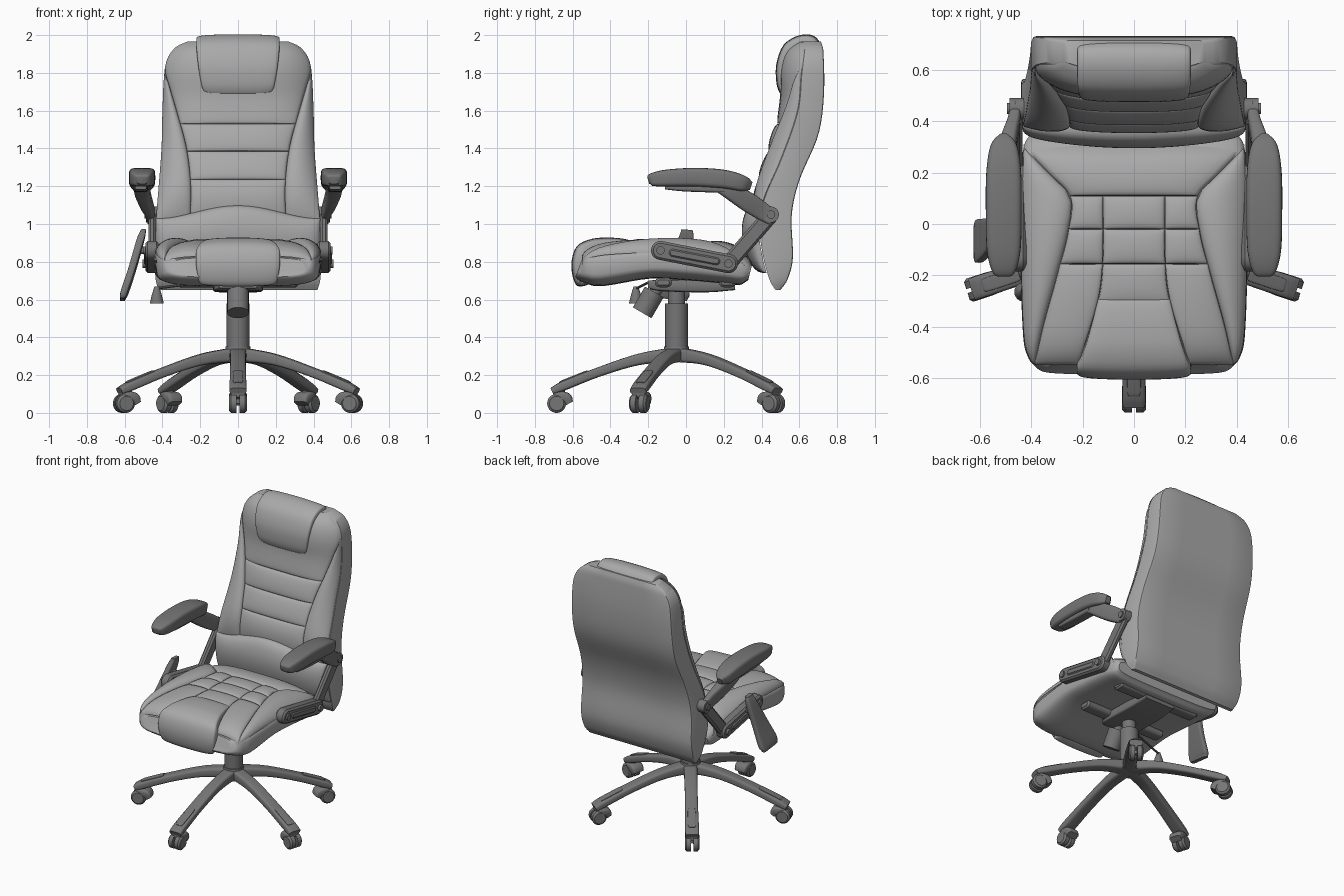
import bpy, bmesh, math
from mathutils import Vector, Matrix

if "Cube" in bpy.data.objects:
    bpy.data.objects.remove(bpy.data.objects["Cube"])


def make(name, verts, faces, angle=40):
    me = bpy.data.meshes.new(name)
    me.from_pydata([tuple(v) for v in verts], [], faces)
    bm = bmesh.new()
    bm.from_mesh(me)
    bmesh.ops.recalc_face_normals(bm, faces=bm.faces)
    bm.to_mesh(me)
    bm.free()
    me.shade_smooth()
    me.set_sharp_from_angle(angle=math.radians(angle))
    ob = bpy.data.objects.new(name, me)
    bpy.context.collection.objects.link(ob)
    return ob


def mirror(ob):
    ob.modifiers.new("mirror", 'MIRROR').use_mirror_merge = False
    return ob


def curve(tab):
    """Smooth interpolation through (t, value) pairs."""
    xs, ys = [p[0] for p in tab], [p[1] for p in tab]
    n = len(xs)
    m = [(ys[min(i + 1, n - 1)] - ys[max(i - 1, 0)]) / (xs[min(i + 1, n - 1)] - xs[max(i - 1, 0)]) for i in range(n)]

    def f(t):
        t = min(max(t, xs[0]), xs[-1])
        i = max(k for k in range(n - 1) if t >= xs[k])
        d = xs[i + 1] - xs[i]
        s = (t - xs[i]) / d
        return ((2*s**3 - 3*s**2 + 1) * ys[i] + (s**3 - 2*s**2 + s) * d * m[i]
                + (3*s**2 - 2*s**3) * ys[i + 1] + (s**3 - s**2) * d * m[i + 1])
    return f


def loft(name, rings, angle=40):
    k, n = len(rings), len(rings[0])
    faces = [(j*n + i, j*n + (i + 1) % n, (j + 1)*n + (i + 1) % n, (j + 1)*n + i) for j in range(k - 1) for i in range(n)]
    faces += [tuple(range(n)), tuple(range((k - 1)*n, k*n))]
    return make(name, [p for r in rings for p in r], faces, angle)


def sweep(name, path, e=4, n=28, sub=5):
    """Rounded-box section along a path of (x, y, z, half width in x, half height)."""
    fs = [curve([(i, p[c]) for i, p in enumerate(path)]) for c in range(5)]
    rings, last = [], len(path) - 1
    for j in range(last * sub + 1):
        t = j / sub
        x, y, z, a, b = [f(t) for f in fs]
        t0, t1 = max(t - .1, 0), min(t + .1, last)
        tan = Vector([f(t1) - f(t0) for f in fs[:3]])
        nor = tan.cross(Vector((1, 0, 0))).normalized()
        ring = []
        for i in range(n):
            c, s = math.cos(2*math.pi*i/n), math.sin(2*math.pi*i/n)
            c, s = [math.copysign(abs(q)**(2/e), q) for q in (c, s)]
            ring.append(Vector((x + a*c, y, z)) + nor*b*s)
        rings.append(ring)
    return loft(name, rings)


def pillow(name, lo, hi, t0, t1, surf, puff, sharp=.4, n=16):
    """Puffed patch between the borders lo(t) and hi(t), laid on surf(a, t, height)."""
    verts = []
    for j in range(n + 1):
        v = (1 - math.cos(math.pi*j/n)) / 2
        t = t0 + (t1 - t0)*v
        for i in range(n + 1):
            u = (1 - math.cos(math.pi*i/n)) / 2
            h = puff * abs(math.sin(math.pi*u)*math.sin(math.pi*v))**sharp
            verts.append(surf(lo(t) + (hi(t) - lo(t))*u, t, h))
    m = n + 1
    return make(name, verts, [(j*m + i, j*m + i + 1, (j + 1)*m + i + 1, (j + 1)*m + i) for j in range(n) for i in range(n)], 60)


def wrap(name, path, widths, depth, sharp):
    """Pad that follows a (y, z) path, bulging outwards from an inset base."""
    fy, fz = [curve([(i, p[c]) for i, p in enumerate(path)]) for c in (0, 1)]
    fw, last = curve(widths), len(path) - 1

    def surf(x, t, h):
        a, b = max(t - .05, 0), min(t + .05, last)
        d = Vector((0, fz(a) - fz(b), fy(b) - fy(a))).normalized()
        return Vector((x, fy(t), fz(t))) + d*(h - depth)
    return pillow(name, lambda t: -fw(t), fw, 0, last, surf, depth, sharp, 36)


def cyl(name, p, q, r, r2=None, n=32):
    p, q = Vector(p), Vector(q)
    rot = (q - p).to_track_quat('Z', 'Y').to_matrix()
    ring = lambda o, s: [o + rot @ Vector((s*math.cos(2*math.pi*i/n), s*math.sin(2*math.pi*i/n), 0)) for i in range(n)]
    return loft(name, [ring(p, r), ring(q, r if r2 is None else r2)])


def link(name, p, q, r, x0, x1):
    """Round-ended flat bar between two (y, z) points."""
    a0 = math.atan2(q[1] - p[1], q[0] - p[0])
    rings = []
    for x, s in ((x0, r - .012), (x0 + .012, r), (x1 - .012, r), (x1, r - .012)):
        ring = []
        for c, off in ((q, -math.pi/2), (p, math.pi/2)):
            for i in range(13):
                a = a0 + off + math.pi*i/12
                ring.append((x, c[0] + s*math.cos(a), c[1] + s*math.sin(a)))
        rings.append(ring)
    return loft(name, rings)


# five-legged base with twin-wheel casters
leg_path = [(0, 0, .31, .045, .04), (0, -.2, .283, .042, .03), (0, -.41, .217, .042, .025),
            (0, -.6, .142, .045, .025), (0, -.66, .115, .044, .018)]
for k in range(5):
    parts = [sweep("base_leg", leg_path),
             sweep("base_leg_pad", [(0, -.47, .22, .02, .006), (0, -.49, .213, .026, .006), (0, -.6, .169, .026, .006), (0, -.62, .158, .02, .006)]),
             cyl("caster_stem", (0, -.61, .05), (0, -.61, .13), .02),
             sweep("caster_hood", [(0, -.568, .05, .04, .022), (0, -.585, .078, .046, .03), (0, -.62, .092, .046, .022), (0, -.655, .095, .036, .012)])]
    for s in (-1, 1):
        parts.append(cyl("caster_wheel", (s*.008, -.635, .05), (s*.036, -.635, .05), .05))
        parts.append(cyl("caster_wheel_rim", (s*.036, -.635, .05), (s*.047, -.635, .05), .05, .038))
    for ob in parts:
        ob.matrix_world = Matrix.Translation((0, -.05, 0)) @ Matrix.Rotation(math.radians(72*k), 4, 'Z')
cyl("base_hub", (0, -.05, .27), (0, -.05, .352), .075, .065)
cyl("column_cover", (0, -.05, .34), (0, -.05, .58), .06)
cyl("gas_lift", (0, -.05, .57), (0, -.05, .67), .045)

# under-seat mechanism, tension knob, paddle and hanging pull
sweep("mechanism", [(0, -.2, .68, .1, .02), (0, -.13, .675, .13, .03), (0, .1, .67, .13, .032), (0, .26, .675, .12, .025)], 8)
for y in (-.14, .2):
    link("mount_strip", (y, .69), (y + .04, .69), .025, -.32, .32)
cyl("tension_stem", (0, -.12, .69), (0, -.18, .62), .03)
cyl("tension_knob", (0, -.168, .64), (0, -.232, .53), .057)
sweep("side_paddle", [(-.50, .005, .97, .014, .03), (-.515, .0, .92, .02, .04), (-.56, -.04, .76, .02, .065),
                      (-.60, -.065, .64, .02, .085), (-.612, -.07, .60, .014, .075)], 6)
cyl("paddle_pivot", (-.42, .0, .86), (-.54, .0, .86), .02)
cyl("pull_wire", (-.2, -.2, .69), (-.43, -.26, .66), .007, n=8)
cyl("pull_knob_top", (-.43, -.265, .67), (-.43, -.265, .63), .012, .025)
cyl("pull_knob", (-.43, -.265, .63), (-.43, -.265, .58), .025, .037)

# seat body
seat = [(0, -.565, .775, .35, .05), (0, -.55, .77, .39, .075), (0, -.515, .77, .415, .09), (0, -.44, .772, .432, .1),
        (0, -.2, .80, .442, .09), (0, 0, .795, .443, .093), (0, .2, .775, .442, .09), (0, .3, .755, .43, .08), (0, .34, .745, .41, .045)]
sweep("seat_body", seat, 4, 48)
seat_w = curve([(p[1], p[3] - .003) for p in seat])
seat_top = curve([(-.57, .82), (-.5, .86), (-.4, .88), (-.17, .893), (.1, .885), (.25, .86), (.31, .82)])
seat_seam = curve([(-.56, .39), (-.4, .355), (-.2, .30), (-.02, .255), (.11, .25), (.2, .335), (.3, .43)])
seat_col = curve([(-.56, .22), (-.3, .14), (-.15, .122), (.11, .12)])
on_seat = lambda x, y, h: Vector((x, y, seat_top(y) - .045*(abs(x)/.44)**4 + h))

# stitched seat cushions
mirror(pillow("seat_bolster", seat_seam, seat_w, -.55, .3, on_seat, .05, .4, 24))
pillow("seat_back_band", lambda y: -seat_seam(y), seat_seam, .11, .31, on_seat, .035, .25)
for y0, y1, y2 in ((-.02, .11, -.02), (-.155, -.02, -.155), (-.55, -.155, -.31)):
    mirror(pillow("seat_side_panel", seat_col, seat_seam, y0, y1, on_seat, .03, .2))
    pillow("seat_middle_panel", lambda y: -seat_col(y), seat_col, y2, y1, on_seat, .03, .2)
wrap("seat_front_flap", [(-.52, .66), (-.585, .675), (-.608, .78), (-.58, .88), (-.5, .922), (-.4, .932), (-.29, .93)],
     [(0, .19), (1, .205), (2, .222), (3, .22), (4, .195), (6, .14)], .06, .1)

# backrest shell
back_w = curve([(.65, .42), (.7, .435), (.8, .44), (1, .435), (1.2, .42), (1.4, .405), (1.6, .4), (1.8, .39),
                (1.88, .372), (1.94, .325), (1.965, .27)])
back_front = curve([(.65, .47), (.7, .44), (.85, .41), (1, .39), (1.18, .39), (1.42, .465), (1.66, .525), (1.82, .525), (1.92, .55), (1.965, .60)])
back_side = curve([(.65, .47), (.7, .44), (.85, .40), (1, .385), (1.13, .41), (1.34, .5), (1.6, .59), (1.8, .61), (1.965, .63)])
back_rear = curve([(.65, .50), (.7, .535), (.81, .565), (1.05, .56), (1.23, .60), (1.47, .70), (1.68, .73), (1.92, .727), (1.965, .715)])


def on_back(x, z, h):
    f = back_front(z)
    return Vector((x, f + (back_side(z) - f)*min(1, abs(x)/back_w(z))**4 - h, z))


rings = []
for j in range(45):
    z = .65 + 1.315*(1 - math.cos(math.pi*j/44))/2
    w, r = back_w(z), back_rear(z)
    ring = [on_back(w*(i/12 - 1), z, -.004) for i in range(25)]
    edge = [(w, r - .012), (w - .004, r - .003), (w - .012, r), (w*.5, r)]
    rings.append(ring + [(x, y, z) for x, y in edge] + [(-x, y, z) for x, y in reversed(edge)])
loft("back_shell", rings)

# back cushions
back_seam = curve([(1.0, .255), (1.2, .25), (1.4, .272), (1.6, .325), (1.72, .36), (1.82, .385), (1.9, .36), (1.965, .28)])
mirror(pillow("back_bolster", back_seam, back_w, 1.0, 1.82, on_back, .045, .4, 24))
panel_w = lambda z: min(back_seam(z), back_w(z))
for z0, z1 in ((1.02, 1.235), (1.235, 1.385), (1.385, 1.53), (1.53, 1.965)):
    pillow("back_panel", lambda z: -panel_w(z), panel_w, z0, z1, on_back, .03, .25, 20)
pillow("lumbar_cushion", lambda x: .74, lambda x: 1.03 + .07*math.cos(math.pi*x/.87)**2, -.436, .436,
       lambda z, x, h: on_back(x, z, h), .1, .3, 28)
wrap("headrest", [(.488, 1.68), (.475, 1.75), (.478, 1.85), (.518, 1.95), (.60, 2.0), (.68, 1.998), (.735, 1.94)],
     [(0, .165), (.35, .185), (1, .197), (2, .212), (3, .22), (6, .22)], .06, .08)

# armrests and folding links
mirror(sweep("arm_pad", [(.508, -.2, 1.23, .025, .018), (.508, -.18, 1.235, .047, .034), (.508, -.1, 1.243, .066, .045),
                         (.508, .05, 1.247, .07, .05), (.508, .2, 1.237, .068, .05), (.508, .3, 1.215, .052, .042), (.508, .345, 1.2, .018, .022)], 4.5))
mirror(sweep("arm_pad_base", [(.515, -.11, 1.195, .03, .012), (.515, 0, 1.19, .038, .018), (.515, .2, 1.185, .038, .02)]))
mirror(sweep("arm_neck", [(.512, .16, 1.20, .04, .025), (.506, .24, 1.17, .04, .045), (.487, .33, 1.115, .032, .052),
                          (.468, .40, 1.07, .025, .048), (.46, .46, 1.03, .022, .04)]))
mirror(link("seat_link", (-.135, .86), (.225, .79), .05, .42, .49))
mirror(link("seat_link_inlay", (-.07, .847), (.16, .803), .025, .47, .497))
mirror(link("back_link", (.225, .79), (.45, 1.05), .042, .435, .475))
for y, z, x in ((-.135, .86, .5), (.225, .79, .505), (.45, 1.05, .495)):
    mirror(cyl("hinge_bolt", (.42, y, z), (x, y, z), .022))
mirror(cyl("hinge_boss", (.42, .45, 1.05), (.486, .45, 1.05), .042))

# upholstery and frame colours
mats = {}
for key, grey in (("upholstery", .4), ("frame", .18)):
    mats[key] = bpy.data.materials.new(key)
    mats[key].diffuse_color = (grey, grey, grey, 1)
soft = ("seat_body", "seat_bolster", "seat_back", "seat_side", "seat_middle", "seat_front", "back_shell", "back_bolster",
        "back_panel", "lumbar", "headrest")
for ob in bpy.data.objects:
    ob.data.materials.append(mats["upholstery" if ob.name.startswith(soft) else "frame"])

for m in bpy.data.materials:
    if m.users and not m.is_grease_pencil:
        m.use_nodes = True
        m.node_tree.nodes["Principled BSDF"].inputs["Base Color"].default_value = m.diffuse_color
